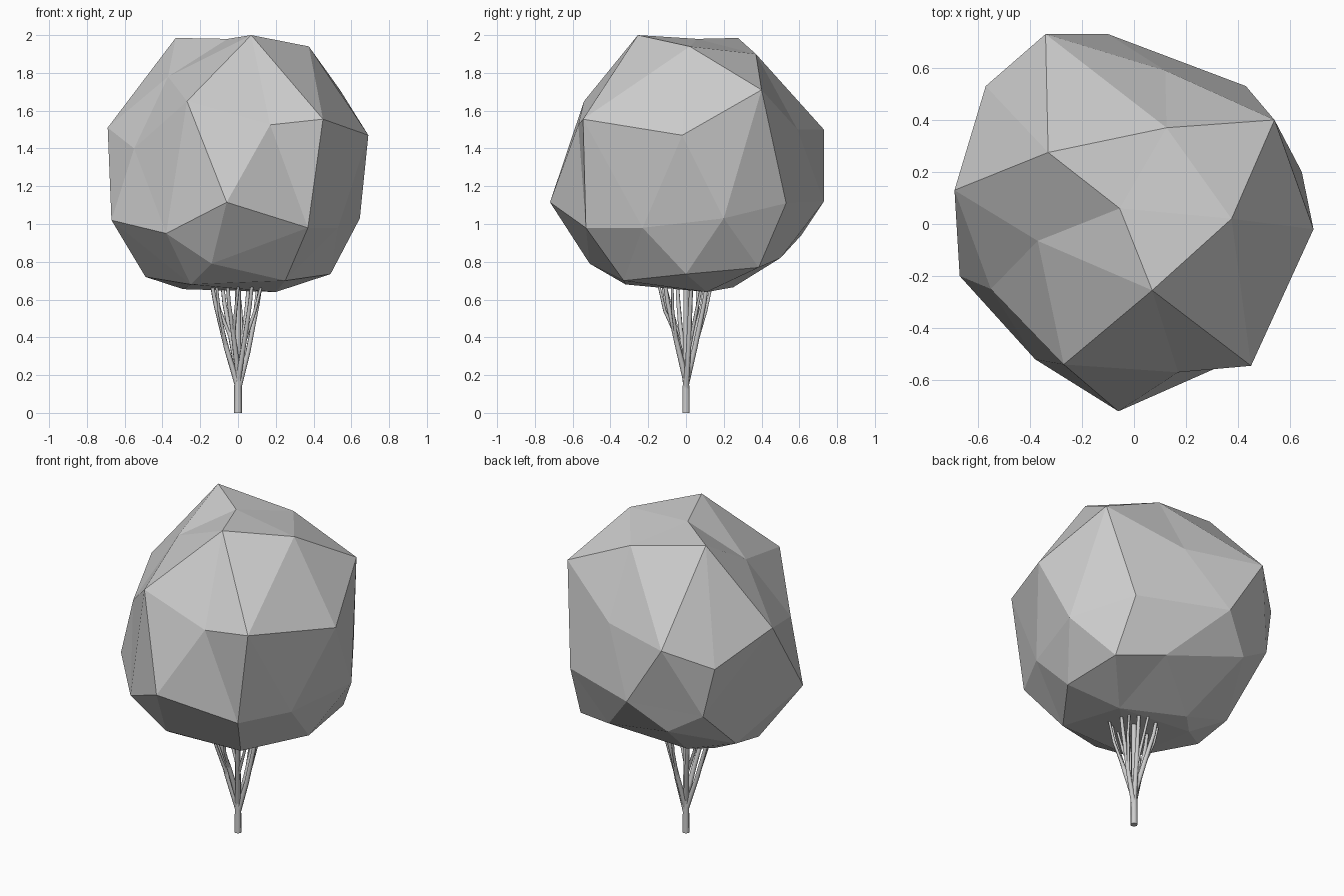
import bpy, bmesh
from mathutils import Vector

if "Cube" in bpy.data.objects:
    bpy.data.objects.remove(bpy.data.objects["Cube"])

# ---- Leaf crown: rings of corners, skinned like a distorted icosphere ----
cap = [(-.055, .06, 1.98), (.07, -.255, 2.0), (.375, .02, 1.94),
       (.125, .37, 1.90), (-.33, .275, 1.985), (-.37, -.065, 1.78)]
shoulder = [(.69, -.02, 1.47), (.54, .40, 1.71), (.12, .59, 1.50), (-.34, .73, 1.50),
            (-.57, .53, 1.37), (-.69, .13, 1.51), (-.55, -.25, 1.40), (-.27, -.54, 1.65),
            (.17, -.57, 1.525), (.45, -.545, 1.555)]
belt = [(.645, .20, 1.03), (.43, .53, 1.11), (-.10, .73, 1.12), (-.30, .61, .94),
        (-.51, .56, 1.07), (-.67, -.20, 1.02), (-.38, -.52, .95), (-.06, -.72, 1.115),
        (.37, -.53, .98), (.53, -.23, .98)]
underside = [(.49, 0, .735), (.46, .385, .77), (.185, .50, .82), (-.18, .25, .665),
             (-.50, .22, .77), (-.49, -.02, .72), (-.25, -.32, .68), (-.14, -.51, .79),
             (.25, -.33, .70), (.20, .11, .64), (-.29, .14, .655)]
points = [Vector(p) for p in cap + shoulder + belt + underside]
centre = Vector((0, 0, 1.3))

bm = bmesh.new()
target = {}
for p in points:
    # skin the corners on a sphere first, so the shallow dents survive
    v = bm.verts.new((p - centre).normalized())
    target[v] = p
bmesh.ops.convex_hull(bm, input=list(bm.verts))
for v, p in target.items():
    v.co = p
bmesh.ops.recalc_face_normals(bm, faces=bm.faces)
mesh = bpy.data.meshes.new("leaf_crown")
bm.to_mesh(mesh)
bm.free()
bpy.context.collection.objects.link(bpy.data.objects.new("leaf_crown", mesh))


def limb(name, path, r0, r1):
    """Tapered six-sided tube along a path."""
    curve = bpy.data.curves.new(name, 'CURVE')
    curve.dimensions = '3D'
    curve.bevel_depth = 1.0
    curve.bevel_resolution = 1
    curve.use_fill_caps = True
    s = curve.splines.new('POLY')
    s.points.add(len(path) - 1)
    for i, p in enumerate(path):
        s.points[i].co = (*p, 1)
        s.points[i].radius = r0 + (r1 - r0) * i / (len(path) - 1)
    bpy.context.collection.objects.link(bpy.data.objects.new(name, curve))


# ---- Trunk ----
limb("trunk", [(0, 0, 0), (0, 0, .16), (0, 0, .34), (0, 0, .75)], .022, .015)

# ---- Branches: tip x, tip y, height where each leaves the trunk ----
tips = [(-.15, -.05, .17), (-.09, .11, .22), (.13, .03, .15),
        (.08, -.12, .20), (-.06, -.13, .24), (.06, .12, .18)]
for i, (x, y, z) in enumerate(tips):
    bend = (x * .40, y * .40, z + .17)
    limb(f"branch_{i}", [(0, 0, z - .03), bend, (x * .8, y * .8, .58), (x, y, .74)], .016, .009)
    # side twig forking off the bend
    limb(f"twig_{i}", [bend, (x * .75 - y * .25, y * .75 + x * .25, .54),
                       (x * .95 - y * .5, y * .95 + x * .5, .72)], .010, .007)
